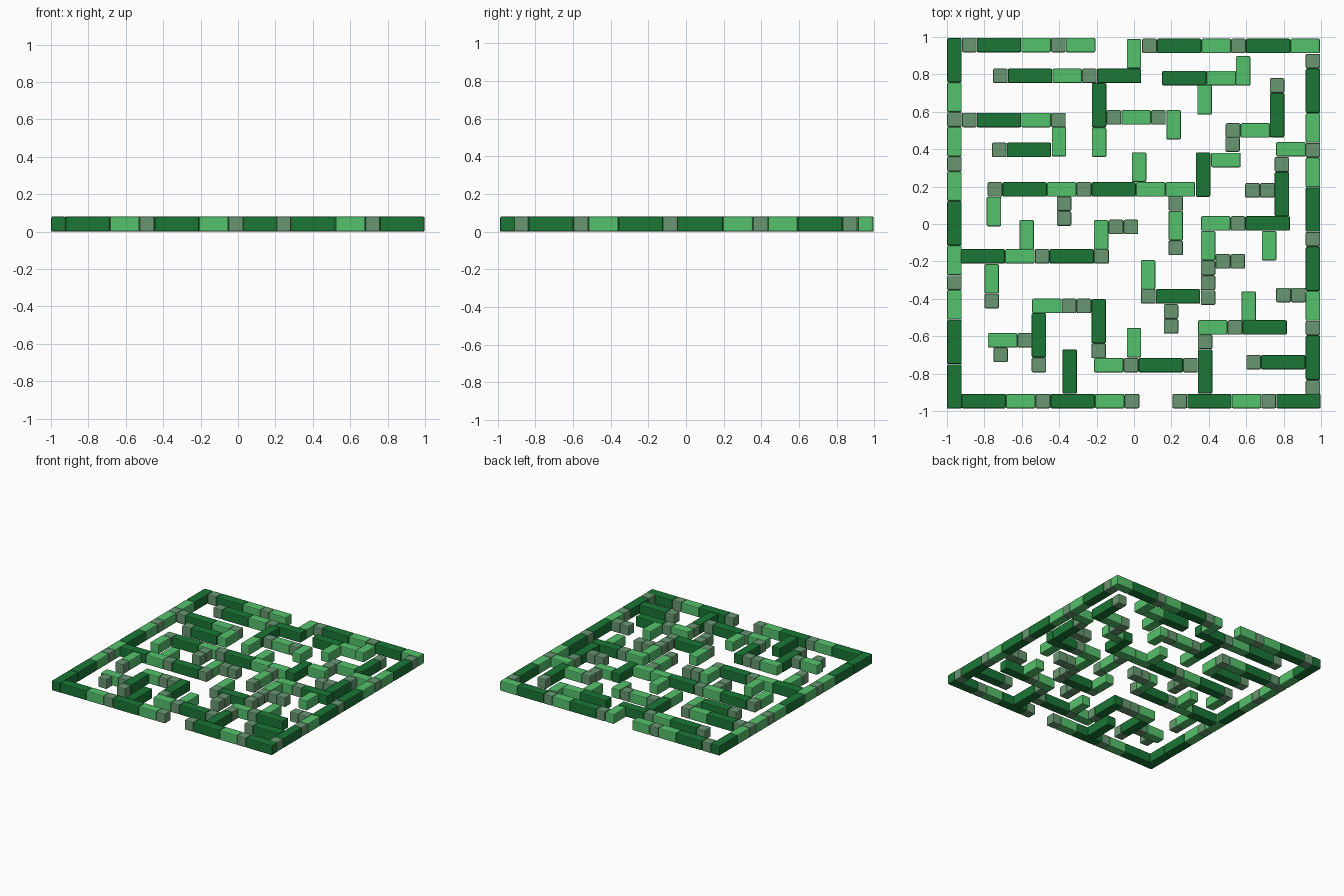
import bpy, bmesh, math
from mathutils import Vector

if "Cube" in bpy.data.objects:
    bpy.data.objects.remove(bpy.data.objects["Cube"])

U = 0.0793      # block module
W = 0.0775      # hedge width and height
H = 0.08

# Hedge runs: (start x, start y, block sizes); S, M, L = 1, 2, 3 modules
ACROSS = [  # running left to right, y is the centre line
    (-0.92, 0.957, "SLMSM"), (0.043, 0.952, "SLMSLM"),
    (-0.754, 0.792, "SLMSL"), (0.15, 0.78, "LM"),
    (-0.92, 0.556, "SLMS"), (-0.76, 0.396, "SL"),
    (-0.147, 0.57, "SMS"), (-0.783, 0.185, "SLMSLMM"),
    (0.49, 0.5, "SM"), (0.412, 0.342, "M"), (0.76, 0.4, "M"),
    (0.594, 0.18, "SS"), (0.358, 0.003, "MSL"), (-0.136, -0.016, "SS"),
    (-0.927, -0.173, "LMSLS"), (0.436, -0.2, "SS"),
    (0.037, -0.387, "SL"), (0.76, -0.38, "SS"),
    (-0.545, -0.438, "MSS"), (-0.782, -0.622, "MS"),
    (0.342, -0.553, "MSL"), (-0.214, -0.755, "MSLS"),
    (0.6, -0.739, "SL"), (-0.923, -0.947, "LMSLMS"), (0.205, -0.947, "SLMSL"),
]
DOWN = [  # running back to front, x is the centre line
    (-0.96, 0.995, "LMSMSMLMSMLL"), (0.957, 0.91, "SLMSMLSLMSLS"),
    (0.0, 0.99, "M"), (0.583, 0.898, "M"), (0.377, 0.743, "M"),
    (0.765, 0.78, "SL"), (-0.187, 0.754, "LM"), (0.212, 0.61, "M"),
    (-0.401, 0.519, "M"), (0.027, 0.383, "M"), (0.369, 0.383, "L"),
    (0.527, 0.465, "S"), (0.791, 0.358, "SL"), (-0.749, 0.146, "M"),
    (-0.374, 0.148, "SS"), (0.223, 0.15, "SMS"), (-0.574, 0.021, "M"),
    (-0.176, 0.021, "M"), (0.396, -0.037, "MSSS"), (0.722, -0.037, "M"),
    (-0.761, -0.214, "MS"), (0.075, -0.193, "M"), (0.198, -0.428, "SS"),
    (0.613, -0.36, "M"), (-0.189, -0.401, "LS"), (-0.508, -0.476, "LS"),
    (-0.713, -0.66, "S"), (-0.344, -0.67, "L"), (0.0, -0.556, "M"),
    (0.38, -0.59, "SL"),
]
KINDS = {
    "S": ("short_hedge", 1, (0.14, 0.31, 0.165, 1)),
    "M": ("medium_hedge", 2, (0.09, 0.54, 0.15, 1)),
    "L": ("long_hedge", 3, (0.01, 0.18, 0.035, 1)),
}


def hedge_mesh(name, modules, colour):
    """One softly bevelled hedge block, standing on z = 0."""
    bm = bmesh.new()
    bmesh.ops.create_cube(bm, size=1)
    bmesh.ops.scale(bm, vec=(modules * U - 0.001, W, H), verts=bm.verts)
    bmesh.ops.translate(bm, vec=(0, 0, H / 2), verts=bm.verts)
    bmesh.ops.bevel(bm, geom=bm.edges[:], offset=0.007, segments=2,
                    profile=0.5, affect='EDGES')
    mesh = bpy.data.meshes.new(name)
    bm.to_mesh(mesh)
    bm.free()
    mat = bpy.data.materials.new(name + "_green")
    mat.diffuse_color = colour
    mat.use_nodes = True
    mat.node_tree.nodes["Principled BSDF"].inputs["Base Color"].default_value = mat.diffuse_color
    mesh.materials.append(mat)
    return mesh


MESHES = {k: hedge_mesh(*v) for k, v in KINDS.items()}


def hedge_run(x, y, sizes, direction, angle):
    """Lay blocks end to end from the start point."""
    pos = Vector((x, y, 0))
    for k in sizes:
        step = direction * KINDS[k][1] * U
        ob = bpy.data.objects.new(KINDS[k][0], MESHES[k])
        ob.location = pos + step / 2
        ob.rotation_euler.z = angle
        bpy.context.collection.objects.link(ob)
        pos += step


for run in ACROSS:
    hedge_run(*run, Vector((1, 0, 0)), 0)
for run in DOWN:
    hedge_run(*run, Vector((0, -1, 0)), math.pi / 2)
